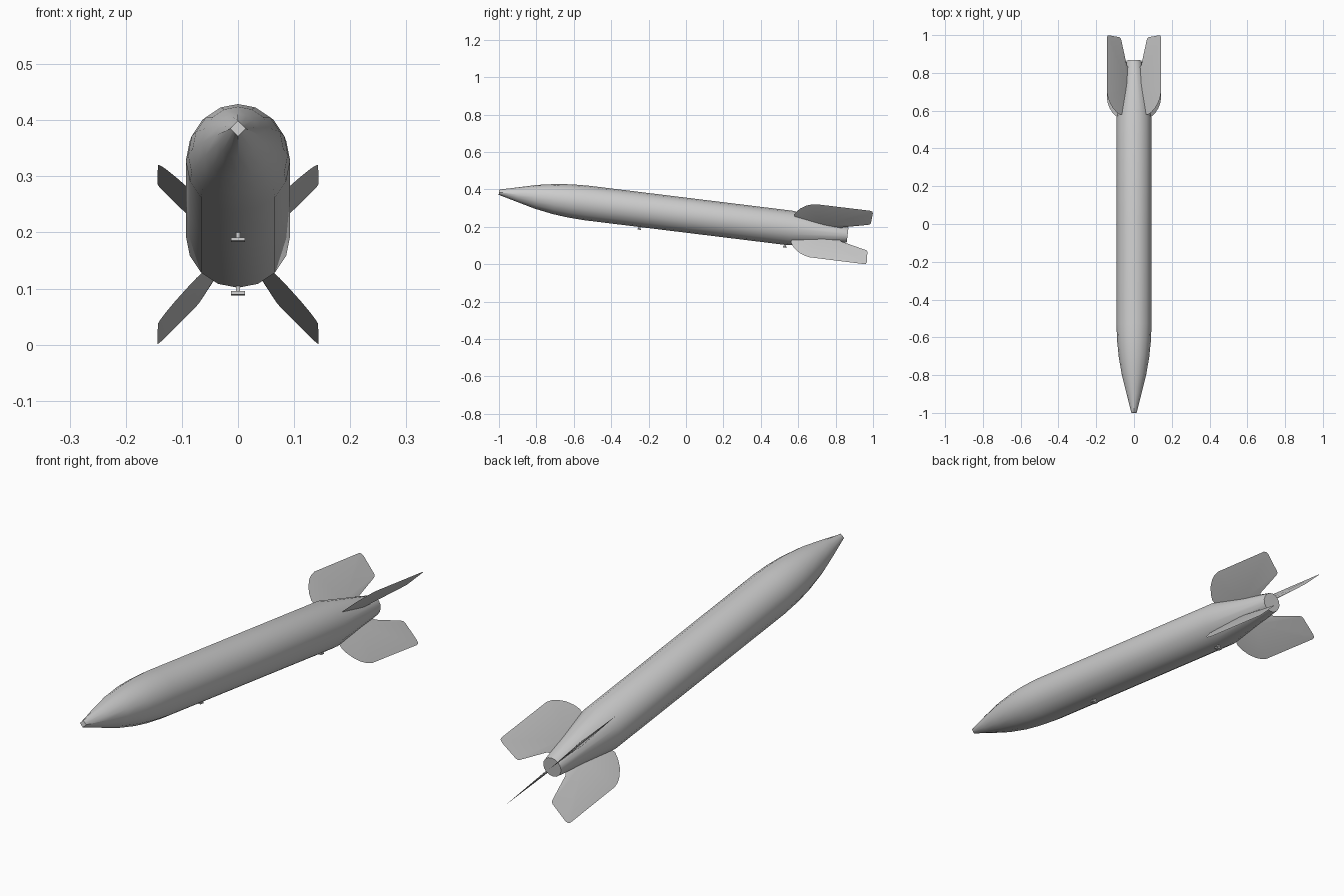
import bpy, bmesh, math
from mathutils import Matrix

if "Cube" in bpy.data.objects:
    bpy.data.objects.remove(bpy.data.objects["Cube"])

TILT = math.radians(7)
# Local frame: +y runs nose to tail along the axis, then the whole rocket is pitched
PLACE = Matrix.Translation((0, -1, 0.385)) @ Matrix.Rotation(-TILT, 4, 'X')
SIDES = 16


def finish(name, bm, angle=30):
    bmesh.ops.recalc_face_normals(bm, faces=bm.faces)
    bm.transform(PLACE)
    mesh = bpy.data.meshes.new(name)
    bm.to_mesh(mesh)
    bm.free()
    ob = bpy.data.objects.new(name, mesh)
    bpy.context.collection.objects.link(ob)
    bpy.ops.object.select_all(action='DESELECT')
    ob.select_set(True)
    bpy.context.view_layer.objects.active = ob
    bpy.ops.object.shade_smooth_by_angle(angle=math.radians(angle))
    return ob


# Body: lathed profile (distance from nose, radius), with a diamond-shaped tip
profile = [(0, 0.014), (0.10, 0.039), (0.20, 0.064), (0.30, 0.081), (0.38, 0.089),
           (0.47, 0.093), (1.0, 0.093), (1.57, 0.093), (1.878, 0.040)]
bm = bmesh.new()
rings = []
for i, (s, r) in enumerate(profile):
    ring = []
    for k in range(SIDES):
        a = 2 * math.pi * k / SIDES
        c, d = math.cos(a), math.sin(a)
        rr = r / (abs(c) + abs(d)) if i == 0 else r
        ring.append(bm.verts.new((rr * c, s, rr * d)))
    rings.append(ring)
for a, b in zip(rings, rings[1:]):
    for k in range(SIDES):
        n = (k + 1) % SIDES
        bm.faces.new((a[k], a[n], b[n], b[k]))
bm.faces.new(rings[0])
bm.faces.new(rings[-1])
finish("body", bm)

# Fins: thin lens-shaped blades in an X, outline as (distance from nose, radius)
outline = [(1.62, 0.03), (1.585, 0.085), (1.582, 0.105), (1.592, 0.130), (1.612, 0.158),
           (1.640, 0.182), (1.665, 0.195), (1.692, 0.202), (1.982, 0.203),
           (1.994, 0.199), (1.998, 0.186), (1.994, 0.108), (1.990, 0.100),
           (1.980, 0.095), (1.849, 0.054), (1.82, 0.02)]
for n, name in enumerate(["fin_upper_right", "fin_upper_left",
                          "fin_lower_left", "fin_lower_right"]):
    bm = bmesh.new()
    rim = [bm.verts.new((r, s, 0)) for s, r in outline]
    for side in (-1, 1):
        crown = bm.verts.new((0.055, 1.74, 0.007 * side))
        for a, b in zip(rim, rim[1:] + rim[:1]):
            bm.faces.new((a, b, crown))
    bm.transform(Matrix.Rotation(-math.radians(45 + 90 * n), 4, 'Y'))
    finish(name, bm, 20)

# Launch rail lugs: stem with a wide flange, under the body
for name, s in (("front_rail_lug", 0.768), ("rear_rail_lug", 1.552)):
    bm = bmesh.new()
    for size, z in (((0.008, 0.012, 0.016), -0.097), ((0.025, 0.018, 0.006), -0.105)):
        bmesh.ops.create_cube(bm, size=1, matrix=Matrix.Translation((0, s, z))
                              @ Matrix.Diagonal((*size, 1)))
    finish(name, bm)
